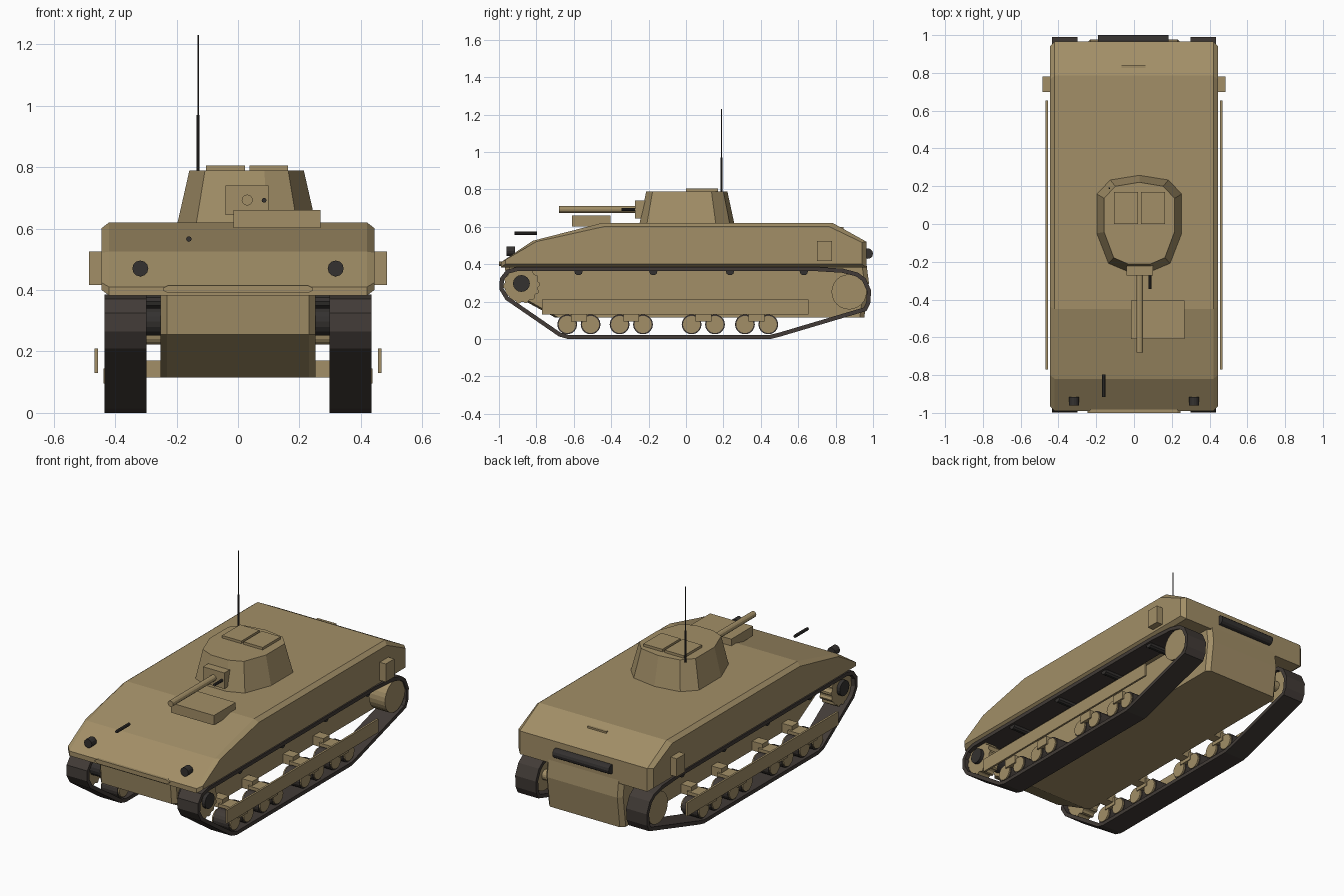
import bpy, bmesh, math
from mathutils import Matrix, Vector

if "Cube" in bpy.data.objects:
    bpy.data.objects.remove(bpy.data.objects["Cube"])


def material(name, rgb):
    m = bpy.data.materials.new(name)
    m.diffuse_color = (*rgb, 1)
    m.use_nodes = True
    m.node_tree.nodes["Principled BSDF"].inputs["Base Color"].default_value = m.diffuse_color
    return m


TAN = material("sand_paint", (0.36, 0.272, 0.135))
TRACK = material("track_steel", (0.054, 0.044, 0.038))
DARK = material("dark_metal", (0.034, 0.031, 0.029))


def finish(name, bm, mat):
    bmesh.ops.recalc_face_normals(bm, faces=bm.faces)
    me = bpy.data.meshes.new(name)
    bm.to_mesh(me)
    bm.free()
    me.materials.append(mat)
    ob = bpy.data.objects.new(name, me)
    bpy.context.collection.objects.link(ob)
    return ob


def loft(name, rings, mat):
    """Join equal-length rings of points and cap both ends."""
    bm = bmesh.new()
    vs = [[bm.verts.new(p) for p in r] for r in rings]
    n = len(vs[0])
    for a, b in zip(vs, vs[1:]):
        for i in range(n):
            j = (i + 1) % n
            bm.faces.new((a[i], a[j], b[j], b[i]))
    bm.faces.new(vs[0])
    bm.faces.new(vs[-1])
    return finish(name, bm, mat)


def box(name, x, y, z, mat):
    bm = bmesh.new()
    bmesh.ops.create_cube(bm, size=1)
    for v in bm.verts:
        v.co = [(r[0] + r[1]) / 2 + c * (r[1] - r[0]) for c, r in zip(v.co, (x, y, z))]
    return finish(name, bm, mat)


def rod(name, a, b, r, mat, seg=12):
    a, b = Vector(a), Vector(b)
    d = b - a
    bm = bmesh.new()
    rot = Vector((0, 0, 1)).rotation_difference(d).to_matrix().to_4x4()
    bmesh.ops.create_cone(bm, cap_ends=True, segments=seg, radius1=r, radius2=r,
                          depth=d.length, matrix=Matrix.Translation((a + b) / 2) @ rot)
    return finish(name, bm, mat)


def chamfered_profile(name, prof, half, cut, sy, sz, zc, mat):
    """Side profile swept across x, with chamfered left and right edges."""
    small = [(y * sy, zc + (z - zc) * sz) for y, z in prof]
    rings = [(-half, small), (cut - half, prof), (half - cut, prof), (half, small)]
    return loft(name, [[(x, y, z) for y, z in p] for x, p in rings], mat)


# Hull
chamfered_profile("upper_hull",
                  [(-0.99, 0.382), (-0.99, 0.41), (-0.82, 0.525), (-0.45, 0.62),
                   (0.785, 0.62), (0.965, 0.52), (0.965, 0.382)],
                  0.445, 0.025, 0.975, 0.84, 0.5, TAN)
chamfered_profile("lower_hull",
                  [(-0.97, 0.40), (-0.955, 0.255), (-0.70, 0.115),
                   (0.953, 0.115), (0.978, 0.30), (0.965, 0.40)],
                  0.253, 0.022, 0.975, 1.0, 0.26, TAN)
loft("nose_strip", [[(x, y, z) for y, z in ((-1, 0.39 + i), (-0.96, 0.39 + i),
                                            (-0.96, 0.415 - i), (-1, 0.415 - i))]
                    for x, i in ((-0.245, 0.009), (-0.228, 0), (0.228, 0), (0.245, 0.009))], TAN)

# Turret: octagonal, slightly pointed rear, set right of centre
plan = [(0, 0.26), (-0.155, 0.235), (-0.227, 0.16), (-0.227, -0.05), (-0.165, -0.21),
        (-0.07, -0.25), (0.07, -0.25), (0.165, -0.21), (0.227, -0.05), (0.227, 0.16), (0.155, 0.235)]
loft("turret", [[(0.028 + x * s, y * t, z) for x, y in plan]
                for s, t, z in ((1, 1, 0.61), (0.82, 0.85, 0.79))], TAN)
box("hatch_left", (-0.105, 0.022), (0.0, 0.17), (0.78, 0.805), TAN)
box("hatch_right", (0.037, 0.163), (0.0, 0.17), (0.78, 0.805), TAN)
box("mantlet", (-0.04, 0.10), (-0.272, -0.19), (0.645, 0.74), TAN)
rod("gun_barrel", (0.03, -0.68, 0.693), (0.03, -0.25, 0.693), 0.018, TAN)
rod("coaxial_gun", (0.085, -0.345, 0.692), (0.085, -0.25, 0.692), 0.008, DARK, 8)
rod("antenna_base", (-0.13, 0.19, 0.78), (-0.13, 0.19, 0.97), 0.0045, DARK, 8)
rod("antenna", (-0.13, 0.19, 0.96), (-0.13, 0.19, 1.23), 0.003, DARK, 6)

# Hull fittings
box("driver_hatch", (-0.015, 0.268), (-0.61, -0.405), (0.602, 0.66), TAN)
rod("bow_gun", (-0.16, -0.917, 0.566), (-0.16, -0.797, 0.566), 0.009, DARK, 8)
rod("exhaust", (-0.19, 0.972, 0.457), (0.182, 0.972, 0.457), 0.028, DARK)
box("rear_handle", (-0.065, 0.06), (0.827, 0.843), (0.58, 0.598), TAN)

# Track loop outline (y, z)
loop = [(-0.90, 0.386), (-0.96, 0.37), (-0.995, 0.325), (-0.998, 0.265), (-0.965, 0.21),
        (-0.68, 0.014), (-0.63, 0), (0.45, 0), (0.50, 0.012), (0.965, 0.15), (0.985, 0.19),
        (0.99, 0.26), (0.96, 0.325), (0.92, 0.355), (0.84, 0.376), (0.68, 0.386)]


def track(name, x0, x1, t=0.022):
    bm = bmesh.new()
    n = len(loop)
    sect = []
    for i in range(n):
        p0, p, p1 = (Vector(loop[k % n]) for k in (i - 1, i, i + 1))
        u, w = (p - p0).normalized(), (p1 - p).normalized()
        n0, n1 = Vector((-u.y, u.x)), Vector((-w.y, w.x))
        m = (n0 + n1).normalized()
        q = p + m * t / m.dot(n1)
        sect.append([bm.verts.new((x, *c)) for x, c in ((x0, p), (x1, p), (x1, q), (x0, q))])
    for i in range(n):
        a, b = sect[i], sect[(i + 1) % n]
        for k in range(4):
            j = (k + 1) % 4
            bm.faces.new((a[k], a[j], b[j], b[k]))
    return finish(name, bm, TRACK)


# Running gear, both sides
for side, s in (("left", -1), ("right", 1)):
    def sbox(name, x, y, z, mat):
        box(f"{name}_{side}", sorted((s * x[0], s * x[1])), y, z, mat)

    def wheel(name, x0, x1, y, z, r, mat, seg=16):
        rod(f"{name}_{side}", (s * x0, y, z), (s * x1, y, z), r, mat, seg)

    track("track_" + side, s * 0.298, s * 0.434)

    # Drive sprocket with teeth, and rear idler
    teeth = [(0.099 if k % 4 < 2 else 0.09, 2 * math.pi * k / 56) for k in range(56)]
    loft("sprocket_" + side, [[(s * x, -0.88 + r * math.cos(a), 0.288 + r * math.sin(a))
                               for r, a in teeth] for x in (0.33, 0.41)], TAN)
    wheel("sprocket_hub", 0.25, 0.43, -0.88, 0.297, 0.045, DARK)
    wheel("idler", 0.32, 0.425, 0.872, 0.252, 0.094, TAN, 24)
    wheel("idler_axle", 0.24, 0.33, 0.872, 0.252, 0.03, TAN)

    # Road wheels in pairs on bogies
    for a, b in ((-0.635, -0.51), (-0.355, -0.23), (0.03, 0.155), (0.315, 0.44)):
        for y in (a, b):
            wheel("tyre", 0.315, 0.42, y, 0.078, 0.053, TRACK, 18)
            wheel("road_wheel", 0.305, 0.428, y, 0.078, 0.046, TAN, 18)
        sbox("bogie", (0.30, 0.438), (a + 0.02, b - 0.02), (0.095, 0.145), TAN)
        sbox("bogie_arm", (0.24, 0.32), ((a + b) / 2 - 0.03, (a + b) / 2 + 0.03), (0.115, 0.17), TAN)
    sbox("suspension_rail", (0.456, 0.468), (-0.77, 0.655), (0.13, 0.21), TAN)

    # Return rollers
    for y in (-0.575, -0.175, 0.235, 0.63):
        wheel("return_roller", 0.25, 0.42, y, 0.362, 0.022, DARK, 10)

    # Side box and headlight
    sbox("side_box", (0.43, 0.485), (0.70, 0.78), (0.417, 0.525), TAN)
    rod("headlight_" + side, (s * 0.318, -0.96, 0.47), (s * 0.318, -0.915, 0.47), 0.026, DARK)
